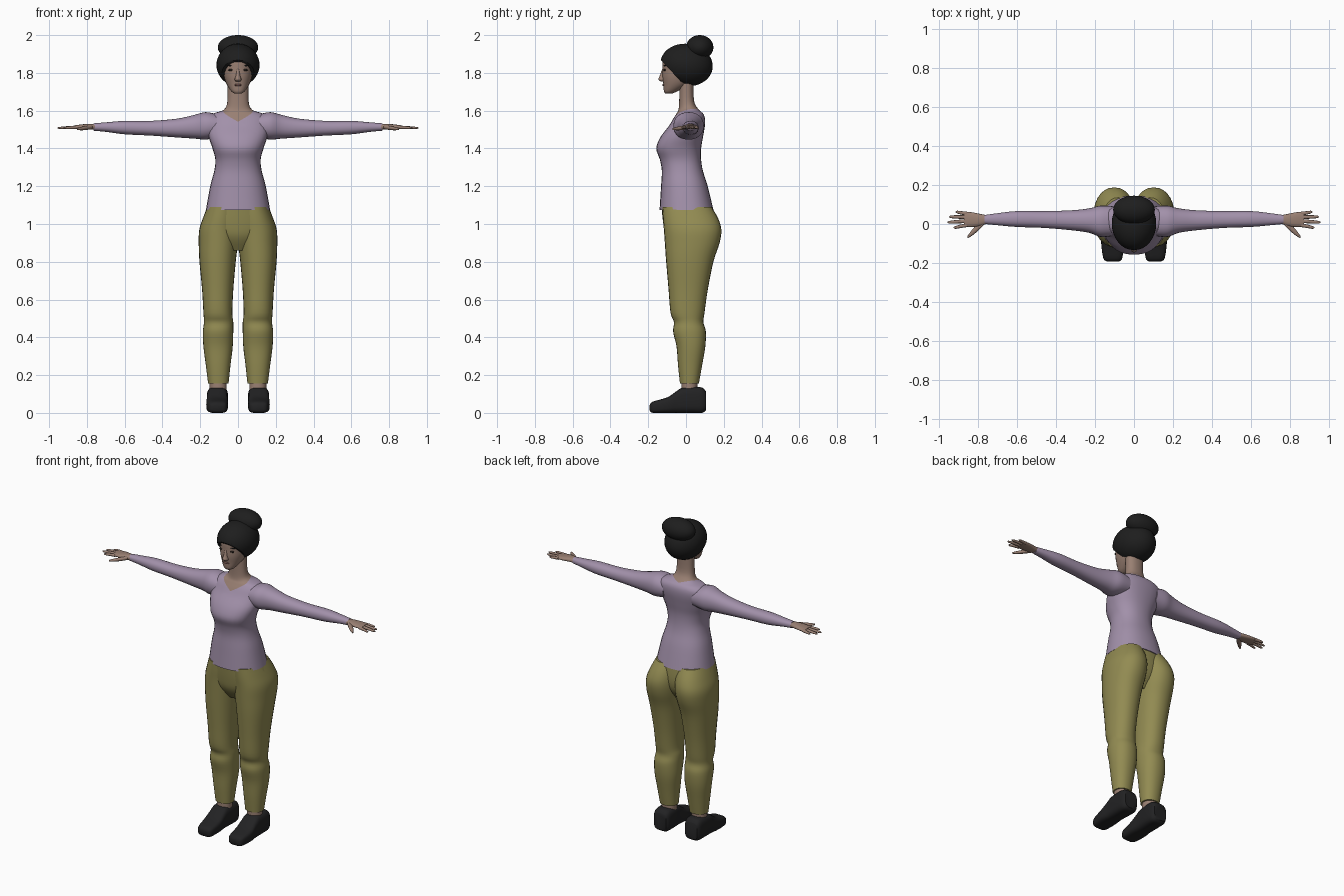
import bpy
import bmesh
import math
from mathutils import Vector, Matrix

if "Cube" in bpy.data.objects:
    bpy.data.objects.remove(bpy.data.objects["Cube"], do_unlink=True)


def make_material(name, red, green, blue):
    mat = bpy.data.materials.new(name)
    mat.use_nodes = True
    mat.diffuse_color = (red, green, blue, 1)
    shader = mat.node_tree.nodes["Principled BSDF"]
    shader.inputs["Base Color"].default_value = (red, green, blue, 1)
    shader.inputs["Roughness"].default_value = 0.8
    return mat


skin = make_material("skin", 0.32, 0.215, 0.17)
lilac = make_material("lilac_cloth", 0.36, 0.28, 0.4)
olive = make_material("olive_cloth", 0.29, 0.26, 0.085)
black_hair = make_material("black_hair", 0.013, 0.013, 0.013)
black_shoe = make_material("black_shoe", 0.016, 0.016, 0.017)
lip_brown = make_material("lip_brown", 0.2, 0.1, 0.085)
eye_dark = make_material("eye_dark", 0.02, 0.015, 0.012)


def finish(name, bm, *materials):
    """Turn a bmesh into a smooth shaded object."""
    bmesh.ops.recalc_face_normals(bm, faces=bm.faces)
    mesh = bpy.data.meshes.new(name)
    bm.to_mesh(mesh)
    bm.free()
    for mat in materials:
        mesh.materials.append(mat)
    mesh.shade_smooth()
    mesh.set_sharp_from_angle(angle=math.radians(50))
    obj = bpy.data.objects.new(name, mesh)
    bpy.context.collection.objects.link(obj)
    return obj


def smooth_stations(stations, steps):
    """Catmull-Rom interpolation between the given cross-sections."""
    result = []
    last = len(stations) - 1
    for i in range(last):
        a, b, c, d = (stations[min(max(i + k, 0), last)] for k in (-1, 0, 1, 2))
        for step in range(steps):
            t = step / steps
            result.append([
                q + t / 2 * (r - p + t * (2 * p - 5 * q + 4 * r - s + t * (3 * (q - r) + s - p)))
                for p, q, r, s in zip(a, b, c, d)])
    result.append(stations[last])
    return result


def loft(axis, stations, side=1, power=2.2, sides=28, steps=4):
    """Skin rounded sections: (position, u min, u max, v min, v max) along an axis."""
    order = {"x": (2, 0, 1), "y": (0, 2, 1), "z": (0, 1, 2)}[axis]
    bm = bmesh.new()
    rings = []
    for pos, u0, u1, v0, v1 in smooth_stations(stations, steps):
        ring = []
        for k in range(sides):
            angle = math.tau * k / sides
            c, s = math.cos(angle), math.sin(angle)
            u = (u0 + u1) / 2 + (u1 - u0) / 2 * math.copysign(abs(c) ** (2 / power), c)
            v = (v0 + v1) / 2 + (v1 - v0) / 2 * math.copysign(abs(s) ** (2 / power), s)
            x, y, z = ((u, v, pos)[j] for j in order)
            ring.append(bm.verts.new((x * side, y, z)))
        rings.append(ring)
    for low, high in zip(rings, rings[1:]):
        for k in range(sides):
            n = (k + 1) % sides
            bm.faces.new((low[k], low[n], high[n], high[k]))
    bm.faces.new(rings[0])
    bm.faces.new(rings[-1])
    return bm


def symmetric(sections):
    """Expand (z, half width, y front, y back) into full sections."""
    return [(z, -half, half, front, back) for z, half, front, back in sections]


def ball(center, radii, tilt=0):
    bm = bmesh.new()
    matrix = (Matrix.Translation(center) @ Matrix.Rotation(tilt, 4, "X")
              @ Matrix.Diagonal((*radii, 1)))
    bmesh.ops.create_uvsphere(bm, u_segments=32, v_segments=20, radius=1, matrix=matrix)
    return bm


# Torso and neck, cut along a V neckline into cloth and skin
torso = loft("z", symmetric([
    (1.075, 0.17, -0.14, 0.145), (1.2, 0.147, -0.132, 0.115),
    (1.28, 0.126, -0.128, 0.09), (1.34, 0.12, -0.138, 0.08),
    (1.4, 0.135, -0.157, 0.08), (1.46, 0.155, -0.135, 0.09),
    (1.52, 0.165, -0.09, 0.1), (1.56, 0.16, -0.066, 0.1),
    (1.585, 0.13, -0.05, 0.09), (1.605, 0.075, -0.04, 0.068),
    (1.65, 0.056, -0.036, 0.043), (1.75, 0.055, -0.035, 0.04)]), power=2.3)
neck_point = Vector((0, -0.08, 1.54))
normals = [Vector((side * 0.45, -0.35, 1)) for side in (1, -1)]
for normal in normals:
    bmesh.ops.bisect_plane(torso, geom=torso.verts[:] + torso.edges[:] + torso.faces[:],
                           plane_co=neck_point, plane_no=normal)
for face in torso.faces:
    offset = face.calc_center_median() - neck_point
    face.material_index = int(all(offset.dot(normal) > 0 for normal in normals))
finish("torso_and_neck", torso, lilac, skin)

# Hips joining the two trouser legs
finish("trouser_hips", loft("z", symmetric([
    (0.86, 0.07, -0.06, 0.08), (0.93, 0.15, -0.105, 0.13),
    (1.0, 0.188, -0.12, 0.145), (1.09, 0.164, -0.13, 0.138)])), olive)

# Limbs, mirrored
for label, side in (("left", 1), ("right", -1)):
    finish(label + "_trouser_leg", loft("z", [
        (0.155, 0.05, 0.158, -0.032, 0.068), (0.25, 0.04, 0.17, -0.042, 0.085),
        (0.35, 0.028, 0.183, -0.05, 0.102), (0.43, 0.025, 0.186, -0.068, 0.105),
        (0.48, 0.025, 0.18, -0.064, 0.092), (0.53, 0.03, 0.183, -0.082, 0.098),
        (0.65, 0.025, 0.19, -0.092, 0.115), (0.8, 0.012, 0.204, -0.105, 0.145),
        (0.9, 0, 0.208, -0.112, 0.178), (0.97, -0.005, 0.205, -0.117, 0.187),
        (1.03, -0.005, 0.186, -0.122, 0.17), (1.09, 0, 0.162, -0.125, 0.135)],
        side), olive)
    finish(label + "_ankle", loft("z", [
        (0.1, 0.06, 0.15, -0.025, 0.06), (0.18, 0.06, 0.15, -0.025, 0.06)], side), skin)
    finish(label + "_shoe", loft("y", [
        (-0.192, 0.078, 0.138, 0.012, 0.042), (-0.175, 0.06, 0.157, 0, 0.06),
        (-0.1, 0.053, 0.168, 0, 0.082), (-0.05, 0.055, 0.165, 0, 0.115),
        (-0.02, 0.055, 0.165, 0, 0.133), (0.04, 0.052, 0.165, 0, 0.138),
        (0.085, 0.055, 0.162, 0, 0.134), (0.105, 0.066, 0.152, 0.012, 0.115)],
        side, power=3.5), black_shoe)
    finish(label + "_sleeve", loft("x", [
        (0.1, -0.06, 0.09, 1.46, 1.578), (0.17, -0.066, 0.094, 1.447, 1.592),
        (0.23, -0.045, 0.08, 1.452, 1.578), (0.32, -0.032, 0.07, 1.458, 1.558),
        (0.46, -0.02, 0.066, 1.468, 1.546), (0.6, -0.015, 0.066, 1.475, 1.546),
        (0.7, -0.006, 0.055, 1.488, 1.538), (0.765, 0, 0.046, 1.494, 1.533)],
        side), lilac)
    finish(label + "_palm", loft("x", [
        (0.74, 0.005, 0.042, 1.498, 1.53), (0.79, -0.01, 0.052, 1.5, 1.53),
        (0.83, -0.015, 0.06, 1.501, 1.527), (0.872, -0.013, 0.062, 1.503, 1.521)],
        side), skin)
    # Fingers and thumb: root y, tip x, tip y
    for finger, root, tip_x, tip_y in (("index", -0.006, 0.925, -0.018),
                                       ("middle", 0.015, 0.955, 0.009),
                                       ("ring", 0.035, 0.947, 0.037),
                                       ("little", 0.053, 0.915, 0.061)):
        middle = (root + tip_y) / 2
        finish(label + "_" + finger + "_finger", loft("x", [
            (0.855, root - 0.01, root + 0.01, 1.503, 1.521),
            ((0.855 + tip_x) / 2, middle - 0.009, middle + 0.009, 1.503, 1.518),
            (tip_x - 0.01, tip_y - 0.007, tip_y + 0.007, 1.503, 1.514),
            (tip_x, tip_y - 0.002, tip_y + 0.002, 1.506, 1.511)],
            side, sides=12, steps=2), skin)
    finish(label + "_thumb", loft("x", [
        (0.77, -0.006, 0.025, 1.503, 1.525), (0.8, -0.036, 0.002, 1.498, 1.52),
        (0.83, -0.06, -0.03, 1.496, 1.514), (0.853, -0.073, -0.062, 1.498, 1.508)],
        side, sides=12), skin)

# Head
finish("head", loft("z", symmetric([
    (1.69, 0.018, -0.108, -0.075), (1.703, 0.036, -0.117, -0.045),
    (1.74, 0.06, -0.12, 0.02), (1.78, 0.074, -0.125, 0.06),
    (1.82, 0.08, -0.125, 0.09), (1.87, 0.08, -0.122, 0.09),
    (1.91, 0.06, -0.09, 0.08)])), skin)
finish("nose", loft("z", symmetric([
    (1.754, 0.012, -0.132, -0.1), (1.765, 0.018, -0.146, -0.1),
    (1.785, 0.012, -0.139, -0.1), (1.83, 0.007, -0.122, -0.1)]), sides=12), skin)
finish("lips", ball((0, -0.118, 1.736), (0.02, 0.007, 0.006)), lip_brown)
for label, side in (("left", 1), ("right", -1)):
    finish(label + "_eye", ball((side * 0.036, -0.113, 1.815), (0.016, 0.007, 0.006)), eye_dark)
    finish(label + "_eyebrow", ball((side * 0.038, -0.112, 1.838), (0.02, 0.007, 0.003)),
           black_hair)

# Hair cap, trimmed along a slanted hairline, with a bun
hair = ball((0, 0.003, 1.842), (0.114, 0.139, 0.112), math.radians(-8))
cut = bmesh.ops.bisect_plane(
    hair, geom=hair.verts[:] + hair.edges[:] + hair.faces[:],
    plane_co=(0, -0.133, 1.868), plane_no=(0, 1.07, 1), clear_inner=True)
rim = [item for item in cut["geom_cut"] if isinstance(item, bmesh.types.BMEdge)]
bmesh.ops.edgeloop_fill(hair, edges=rim)
finish("hair_cap", hair, black_hair)
finish("hair_bun", ball((0, 0.073, 1.935), (0.107, 0.072, 0.065)), black_hair)
